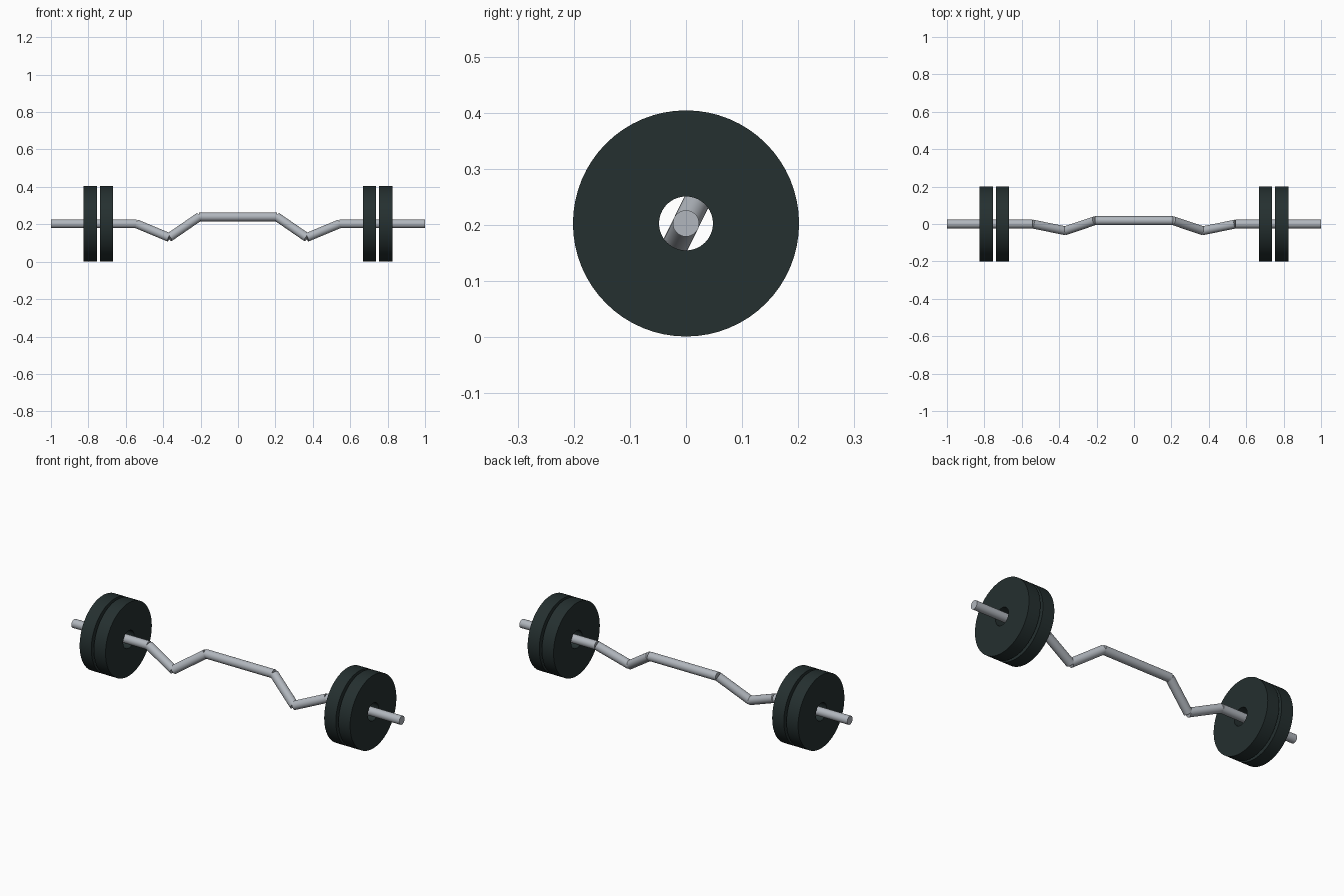
import bpy
import bmesh
import math
from mathutils import Vector

cube = bpy.data.objects.get("Cube")
if cube:
    bpy.data.objects.remove(cube, do_unlink=True)

AXIS_Z = 0.2025      # height of the bar's main axis
BAR_R = 0.0235
PLATE_R = 0.2015
HOLE_R = 0.048


def make_material(name, rgb, roughness):
    mat = bpy.data.materials.new(name)
    mat.use_nodes = True
    mat.diffuse_color = (*rgb, 1)
    bsdf = mat.node_tree.nodes["Principled BSDF"]
    bsdf.inputs["Base Color"].default_value = (*rgb, 1)
    bsdf.inputs["Roughness"].default_value = roughness
    return mat


steel = make_material("steel grey", (0.44, 0.47, 0.51), 0.4)
rubber = make_material("dark rubber", (0.018, 0.029, 0.029), 0.6)


def finish(obj, mat):
    obj.data.materials.append(mat)
    bpy.ops.object.select_all(action='DESELECT')
    obj.select_set(True)
    bpy.context.view_layer.objects.active = obj
    bpy.ops.object.shade_smooth_by_angle(angle=math.radians(35))


def rod(name, start, end):
    """Straight square-ended cylinder between two points."""
    a, b = Vector(start), Vector(end)
    bpy.ops.mesh.primitive_cylinder_add(vertices=32, radius=BAR_R,
                                        depth=(b - a).length, location=(a + b) / 2)
    obj = bpy.context.object
    obj.name = name
    obj.rotation_euler = (b - a).to_track_quat('Z', 'Y').to_euler()
    finish(obj, steel)


def plate(name, x0, x1):
    """Weight disc with a centre hole, turned around the x axis."""
    bm = bmesh.new()
    profile = [(x0, HOLE_R), (x0, PLATE_R), (x1, PLATE_R), (x1, HOLE_R)]
    verts = [bm.verts.new((x, 0, r)) for x, r in profile]
    edges = [bm.edges.new((verts[i], verts[(i + 1) % 4])) for i in range(4)]
    bmesh.ops.spin(bm, geom=verts + edges, cent=(0, 0, 0), axis=(1, 0, 0),
                   angle=math.tau, steps=64)
    bmesh.ops.remove_doubles(bm, verts=bm.verts, dist=1e-5)
    bmesh.ops.recalc_face_normals(bm, faces=bm.faces)
    mesh = bpy.data.meshes.new(name)
    bm.to_mesh(mesh)
    bm.free()
    obj = bpy.data.objects.new(name, mesh)
    obj.location.z = AXIS_Z
    bpy.context.collection.objects.link(obj)
    finish(obj, rubber)


# Bend points of the left half of the bar, from the grip out to the end
GRIP = (0.208, 0.018, AXIS_Z + 0.037)
DIP = (0.368, -0.036, AXIS_Z - 0.073)
NECK = (0.543, 0, AXIS_Z)
END = (1.0, 0, AXIS_Z)

# Centre grip
rod("centre_grip", (-GRIP[0], *GRIP[1:]), GRIP)

# Angled grips, sleeves and weight plates on both sides
for side, s in (("left", 1), ("right", -1)):
    points = [(s * x, y, z) for x, y, z in (GRIP, DIP, NECK, END)]
    for part, a, b in zip(("inner_grip", "outer_grip", "sleeve"), points, points[1:]):
        rod(f"{side}_{part}", a, b)
    for part, x0, x1 in (("inner_plate", 0.667, 0.738), ("outer_plate", 0.754, 0.825)):
        plate(f"{side}_{part}", s * x0, s * x1)
